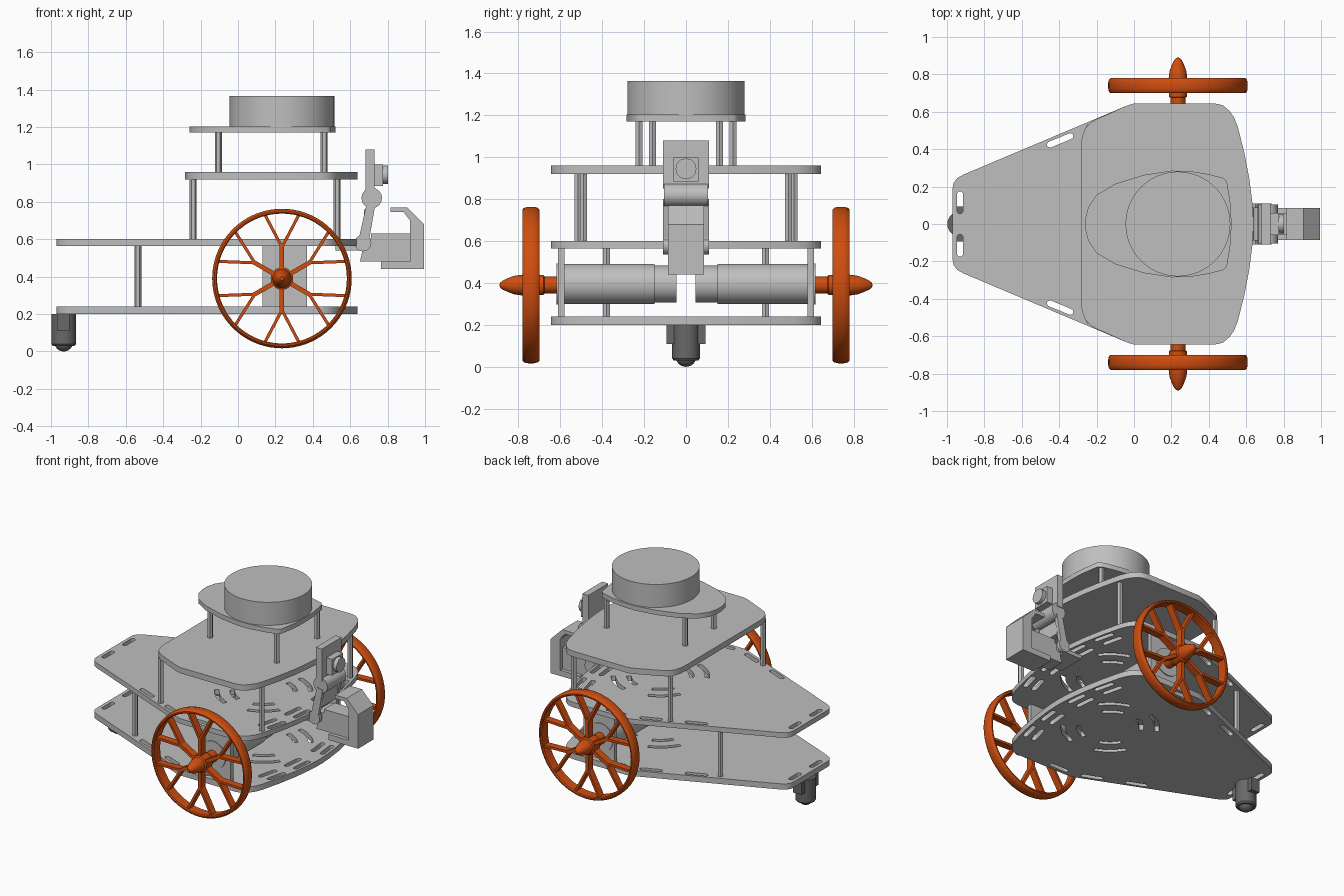
import bpy, bmesh, math
from mathutils import Vector, Matrix

if "Cube" in bpy.data.objects:
    bpy.data.objects.remove(bpy.data.objects["Cube"], do_unlink=True)


def material(name, rgb):
    m = bpy.data.materials.new(name)
    m.use_nodes = True
    m.diffuse_color = (*rgb, 1)
    m.node_tree.nodes["Principled BSDF"].inputs["Base Color"].default_value = (*rgb, 1)
    return m


GREY = material("light grey", (0.52, 0.52, 0.52))
DARK = material("dark grey", (0.14, 0.14, 0.14))
ORANGE = material("orange", (0.62, 0.075, 0.005))


def finish(bm, name, mat, smooth=False):
    bmesh.ops.recalc_face_normals(bm, faces=bm.faces)
    me = bpy.data.meshes.new(name)
    bm.to_mesh(me)
    bm.free()
    me.materials.append(mat)
    ob = bpy.data.objects.new(name, me)
    bpy.context.collection.objects.link(ob)
    if smooth:
        select(ob)
        bpy.ops.object.shade_smooth_by_angle(angle=math.radians(35))
    return ob


def select(ob):
    bpy.ops.object.select_all(action='DESELECT')
    ob.select_set(True)
    bpy.context.view_layer.objects.active = ob


def add_box(bm, x, y, z):
    size = Matrix.Diagonal((x[1] - x[0], y[1] - y[0], z[1] - z[0], 1))
    mid = Matrix.Translation((sum(x) / 2, sum(y) / 2, sum(z) / 2))
    bmesh.ops.create_cube(bm, size=1, matrix=mid @ size)


def box(name, x, y, z, mat=GREY):
    bm = bmesh.new()
    add_box(bm, x, y, z)
    return finish(bm, name, mat)


def add_beam(bm, a, b, width, depth):
    """Bar in the xz plane from a to b, centred on y = 0."""
    a, b = Vector((a[0], 0, a[1])), Vector((b[0], 0, b[1]))
    d = b - a
    rot = Matrix.Rotation(-math.atan2(d.z, d.x), 4, 'Y')
    bmesh.ops.create_cube(bm, size=1, matrix=Matrix.Translation((a + b) / 2) @ rot
                          @ Matrix.Diagonal((d.length, depth, width, 1)))


def add_lathe(bm, profile, axis, center, steps=48, closed=False):
    """Turn (radius, height) points about the named axis."""
    b2 = bmesh.new()
    vs = [b2.verts.new((r, 0, h)) for r, h in profile]
    es = [b2.edges.new(p) for p in zip(vs, vs[1:])]
    if closed:
        es.append(b2.edges.new((vs[-1], vs[0])))
    bmesh.ops.spin(b2, geom=vs + es, cent=(0, 0, 0), axis=(0, 0, 1),
                   angle=2 * math.pi, steps=steps)
    bmesh.ops.remove_doubles(b2, verts=b2.verts, dist=1e-5)
    q = Vector((0, 0, 1)).rotation_difference(Vector(axis)).to_matrix().to_4x4()
    b2.transform(Matrix.Translation(center) @ q)
    me = bpy.data.meshes.new("temp")
    b2.to_mesh(me)
    b2.free()
    bm.from_mesh(me)
    bpy.data.meshes.remove(me)


def lathe(name, profile, axis, center, mat=GREY, **kw):
    bm = bmesh.new()
    add_lathe(bm, profile, axis, center, **kw)
    return finish(bm, name, mat, True)


def rod(name, r, length, axis, center, mat=GREY, steps=32):
    return lathe(name, [(0, 0), (r, 0), (r, length), (0, length)], axis, center, mat, steps=steps)


def arc_slot(cx, cy, r, a0, a1, w=0.015, n=10):
    pts = []
    for rad, order in ((r + w, range(n + 1)), (r - w, range(n, -1, -1))):
        for i in order:
            a = math.radians(a0 + (a1 - a0) * i / n)
            pts.append((cx + rad * math.cos(a), cy + rad * math.sin(a)))
    return pts


def slot(cx, cy, length, deg, w=0.016):
    pts, t = [], math.radians(deg)
    for end in (1, -1):
        for i in range(7):
            a = math.radians(-90 + 30 * i) + (0 if end == 1 else math.pi)
            px, py = end * (length / 2 - w) + w * math.cos(a), w * math.sin(a)
            pts.append((cx + px * math.cos(t) - py * math.sin(t),
                        cy + px * math.sin(t) + py * math.cos(t)))
    return pts


def plate(name, half, z0, z1, holes=()):
    """Flat sheet: half outline mirrored in y, with holes, extruded in z."""
    cu = bpy.data.curves.new(name, 'CURVE')
    cu.dimensions, cu.fill_mode, cu.extrude = '2D', 'BOTH', (z1 - z0) / 2
    outline = half + [(x, -y) for x, y in reversed(half)]
    for pts in [outline, *holes]:
        sp = cu.splines.new('POLY')
        sp.points.add(len(pts) - 1)
        for p, (x, y) in zip(sp.points, pts):
            p.co = (x, y, 0, 1)
        sp.use_cyclic_u = True
    cu.materials.append(GREY)
    ob = bpy.data.objects.new(name, cu)
    bpy.context.collection.objects.link(ob)
    ob.location.z = (z0 + z1) / 2
    select(ob)
    bpy.ops.object.convert(target='MESH')


# Chassis decks
nose = [(0, .645), (.43, .645), (.475, .635), (.51, .605), (.535, .57), (.555, .52),
        (.59, .38), (.617, .24), (.632, .12), (.638, .03)]
deck = [(-.97, .19), (-.965, .22), (-.945, .245), (-.91, .265), (-.04, .632)] + nose
holes = []
for s in (1, -1):
    holes += [slot(-.93, s * .115, .12, 90), slot(-.395, s * .447, .15, s * 22.4),
              slot(-.12, s * .56, .15, s * 22.4), slot(.12, s * .605, .15, 0),
              slot(.56, s * .37, .15, s * 104), slot(.595, s * .14, .15, s * 96),
              slot(.49, s * .37, .15, s * 104), slot(.525, s * .14, .15, s * 96)]
    for r in (.20, .30):
        holes += [arc_slot(.2, 0, r, s * 35, s * 75), arc_slot(.2, 0, r, s * 110, s * 150)]
plate("bottom_deck", deck, .20, .24, holes)
plate("middle_deck", deck, .565, .60, holes)
plate("top_deck", [(-.283, .4), (-.279, .46), (-.262, .51), (-.235, .54), (-.2, .56),
                   (-.04, .632)] + nose, .92, .96)
plate("scanner_deck", [(-.26, .03), (-.245, .09), (-.2, .155), (-.1, .215), (.05, .262),
                       (.2, .285), (.3, .283), (.4, .266), (.475, .247), (.497, .225),
                       (.517, .1), (.52, .03)], 1.17, 1.203)

# Scanner drum
lathe("scanner_drum", [(0, 1.203), (.28, 1.203), (.28, 1.365), (0, 1.365)],
      (0, 0, 1), (.235, 0, 0), steps=64)

# Standoff posts, drive motors and wheels on both sides
WX, WZ = .235, .39
for label, s in (("front", -1), ("back", 1)):
    for part, x, y, z0, z1 in (("lower_rear_post", -.535, .38, .24, .565),
                               ("upper_rear_post", -.24, .515, .60, .92),
                               ("upper_nose_post", .53, .49, .60, .92),
                               ("scanner_rear_post", -.105, .16, .96, 1.17),
                               ("scanner_nose_post", .46, .225, .96, 1.17)):
        rod(f"{label}_{part}", .019, z1 - z0, (0, 0, 1), (x, s * y, z0), steps=6)

    box(f"{label}_motor_bracket", (.13, .37), sorted((s * .58, s * .61)), (.24, .565))
    lathe(f"{label}_motor", [(0, .045), (.088, .045), (.088, .15), (.096, .15),
                             (.096, .58), (0, .58)], (0, s, 0), (WX, 0, .395))
    lathe(f"{label}_motor_boss", [(0, .60), (.097, .60), (.097, .617), (0, .617)],
          (0, s, 0), (WX, 0, .395))

    # Rim, hub with pointed cap, and forked spokes
    bm = bmesh.new()
    add_lathe(bm, [(.347, -.034), (.353, -.04), (.361, -.04), (.369, -.032), (.373, -.015),
                   (.373, .015), (.369, .032), (.361, .04), (.353, .04), (.347, .034)],
              (0, s, 0), (0, 0, 0), steps=72, closed=True)
    add_lathe(bm, [(0, -.125), (.04, -.125), (.04, -.065), (.048, -.06), (.048, -.04),
                   (.06, -.035), (.06, .03), (.05, .036), (.048, .055), (.044, .08),
                   (.033, .11), (.02, .137), (.01, .148), (0, .15)],
              (0, s, 0), (0, 0, 0))
    for k in range(6):
        a = math.radians(90 + 60 * k)
        polar = lambda r, t: (r * math.cos(t), r * math.sin(t))
        fork = polar(.168, a)
        add_beam(bm, polar(.04, a), polar(.174, a), .024, .05)
        for d in (-1, 1):
            add_beam(bm, fork, polar(.354, a + d * math.radians(15)), .016, .05)
    wheel = finish(bm, f"{label}_wheel", ORANGE, True)
    wheel.location = (WX, s * .74, WZ)

# Ball caster
lathe("caster_body", [(0, .03), (.058, .03), (.066, .04), (.066, .20), (0, .20)],
      (0, 0, 1), (-.932, 0, 0), DARK)
box("caster_flange", (-.965, -.90), (-.093, .093), (.11, .20), DARK)
lathe("caster_ball", [(.05 * math.sin(math.pi * i / 12), .05 - .05 * math.cos(math.pi * i / 12))
                      for i in range(13)], (0, 0, 1), (-.932, 0, 0), DARK)


# Arm: mount, twin links, joints, head plate and camera
def slab(name, pts, y0, y1):
    """Side profile in x and z, extruded along y."""
    bm = bmesh.new()
    f = bm.faces.new([bm.verts.new((x, y0, z)) for x, z in pts])
    ext = bmesh.ops.extrude_face_region(bm, geom=[f])["geom"]
    bmesh.ops.translate(bm, vec=(0, y1 - y0, 0),
                        verts=[v for v in ext if isinstance(v, bmesh.types.BMVert)])
    return finish(bm, name, GREY)


box("arm_mount", (.52, .66), (-.10, .10), (.54, .565))
for label, y0, y1 in (("front", -.11, -.085), ("back", .085, .11)):
    slab(f"{label}_arm_link", [(.645, .60), (.66, .55), (.70, .57), (.705, .62), (.735, .79),
                               (.69, .80)], y0, y1)
    rod(f"{label}_arm_pivot", .045, y1 - y0, (0, 1, 0), (.668, y0, .58), steps=16)
rod("arm_shoulder", .03, .18, (0, 1, 0), (.668, -.09, .58), steps=16)
rod("arm_elbow", .055, .21, (0, 1, 0), (.715, -.105, .82), steps=16)
box("arm_crossbar", (.675, .715), (-.09, .09), (.66, .76))
box("head_plate", (.683, .73), (-.11, .11), (.85, 1.08))
box("camera_body", (.73, .775), (-.06, .06), (.885, 1.0))
rod("camera_lens", .05, .03, (1, 0, 0), (.772, 0, .945), steps=12)

# Gripper: wrist block, servo and hooked housing
slab("gripper_wrist", [(.652, .48), (.72, .48), (.72, .605), (.68, .605)], -.06, .06)
box("gripper_servo", (.71, .925), (-.06, .06), (.48, .632))
slab("gripper_housing", [(.765, .44), (.995, .44), (.995, .68), (.905, .77), (.815, .77),
                         (.815, .745), (.885, .745), (.92, .70), (.92, .48), (.765, .48)],
     -.085, .085)
